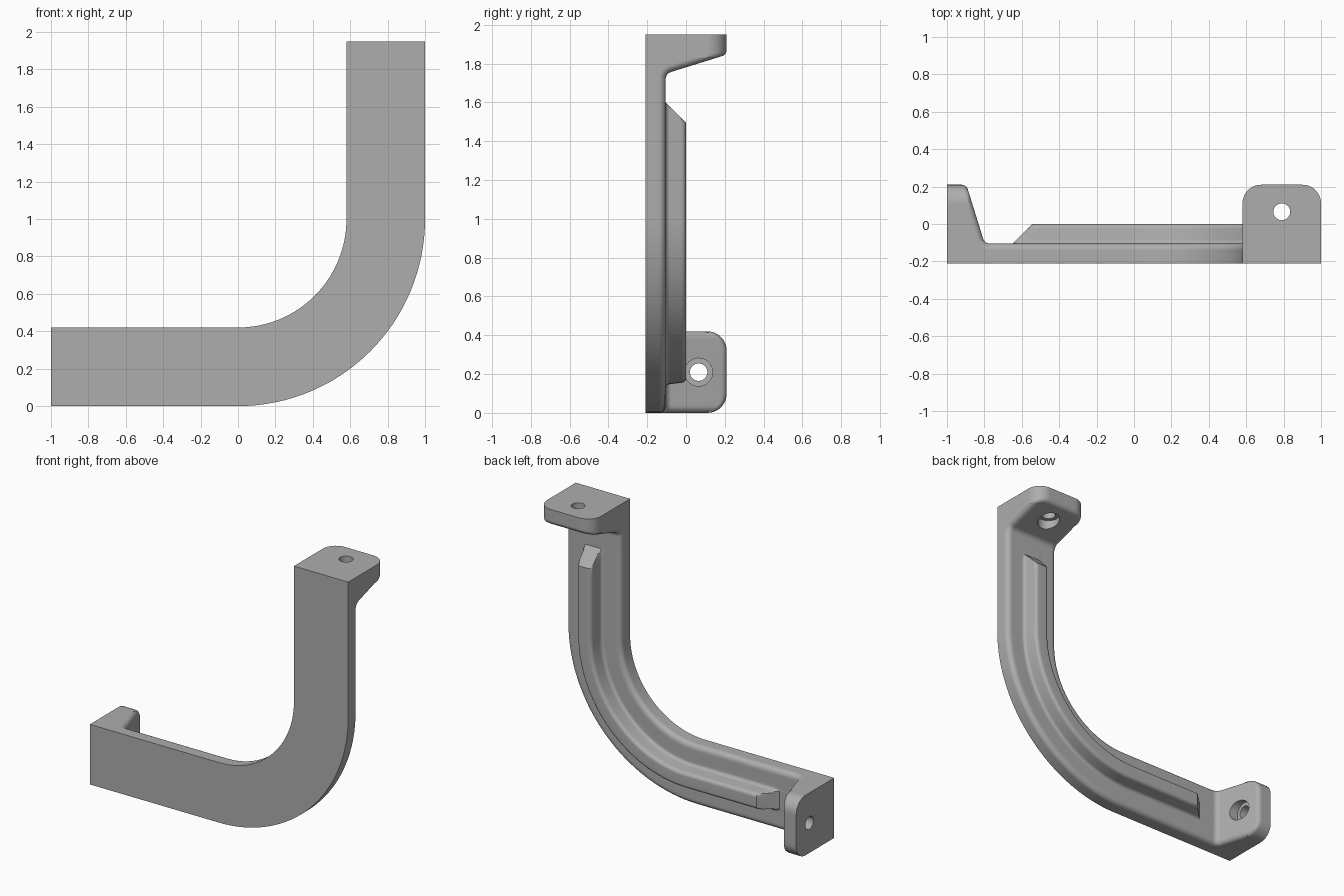
import bpy, bmesh, math
from mathutils import Vector, Matrix

old = bpy.data.objects.get("Cube")
if old:
    bpy.data.objects.remove(old, do_unlink=True)

HALF = 0.21            # half the band width, also half the depth
MID = 1 - HALF         # bend radius of the centre line
ARC = MID * math.pi / 2
LENGTH = 1 + ARC + 0.95
PLATE = -0.105         # back surface of the plate
RIB = 0.105            # rib height
EDGE = 0.035           # fillet on the back edges
CORNER = 0.1           # rounded flange corners
SLOPE = 0.31           # taper of the flange's inner face
TAPER = math.atan(SLOPE)


def on_path(s, u, y):
    """Place a point s along the bend, u towards its inside."""
    if s < 1:
        return Vector((s - 1, y, HALF + u))
    if s < 1 + ARC:
        t = (s - 1) / MID
        return Vector(((MID - u) * math.sin(t), y, 1 - (MID - u) * math.cos(t)))
    return Vector((MID - u, y, s - ARC))


def round_off(u, r):
    """Drop of a quarter round of radius r at the band's edge."""
    t = max(0, abs(u) - (HALF - r))
    return r - math.sqrt(max(0, r * r - t * t))


# Cross-section columns (u, rib height): rounded rib, flat, rounded border
columns = [(0, RIB)]
for i in range(6):
    t = math.radians(18 * i)
    columns.append((0.03 + 0.025 * math.sin(t), RIB - 0.025 * (1 - math.cos(t))))
for i in range(6):
    t = math.radians(18 * i)
    columns.append((0.085 - 0.023 * math.cos(t), 0.023 * (1 - math.sin(t))))
for i in range(11):
    t = math.radians(9 * i)
    columns.append((HALF - CORNER + CORNER * math.sin(t), 0))
columns = [(-u, h) for u, h in reversed(columns[1:])] + columns

# Stations of one end: s, y, normal angle, border fillet weight, corner slide
stations = [(0, HALF, math.pi / 2, 0, 0)]
for i in range(8):
    t = math.pi / 2 + (TAPER - math.pi / 2) * i / 7
    stations.append((0.078 + 0.035 * math.cos(t), 0.175 + 0.035 * math.sin(t),
                     t, i / 7, 1))
for i in range(8):
    t = TAPER + (math.pi / 2 - TAPER) * i / 7
    stations.append((0.231 - 0.04 * math.cos(t), -0.065 - 0.04 * math.sin(t), t, 1, None))
for s in (0.35, 0.375, 0.40, 0.43, 0.455, 0.5):
    stations.append((s, PLATE, math.pi / 2, 1, None))


def row(station):
    """Points (s, u, y) of one station across the band."""
    s, y, t, fillet, slide = station
    ramp = min(RIB, max(0, s - 0.35))
    points = []
    for u, h in columns:
        d = fillet * round_off(u, EDGE)
        ps, py = s - math.cos(t) * d, y - math.sin(t) * d + min(h, ramp)
        if slide is not None:
            e = round_off(u, CORNER)
            ps, py = ps + slide * SLOPE * e, py - e
        points.append((ps, u, py))
    return points


ends = [row(st) for st in stations]
bend = [row((1 + ARC * i / 32, PLATE, math.pi / 2, 1, None)) for i in range(33)]
rows = ends + bend + [[(LENGTH - s, u, y) for s, u, y in r] for r in reversed(ends)]

# Bracket body: back surface, side walls, flat front and two end faces
bm = bmesh.new()
loops = []
for r in rows:
    top = [bm.verts.new(on_path(*p)) for p in r]
    front = [bm.verts.new(on_path(r[k][0], r[k][1], -HALF)) for k in (-1, 0)]
    loops.append(top + front)
for a, b in zip(loops, loops[1:]):
    for i in range(len(a)):
        j = (i + 1) % len(a)
        bm.faces.new((a[i], a[j], b[j], b[i]))
bm.faces.new(loops[0])
bm.faces.new(loops[-1])
bmesh.ops.recalc_face_normals(bm, faces=bm.faces)
mesh = bpy.data.meshes.new("bracket")
bm.to_mesh(mesh)
bm.free()
bracket = bpy.data.objects.new("bracket", mesh)
bpy.context.collection.objects.link(bracket)

grey = bpy.data.materials.new("plain grey")
grey.use_nodes = True
colour = (0.42, 0.42, 0.42, 1)
grey.diffuse_color = colour
grey.node_tree.nodes["Principled BSDF"].inputs["Base Color"].default_value = colour
mesh.materials.append(grey)

bpy.context.view_layer.objects.active = bracket


def drill(s0, s1, radius, upper):
    """Cut a round hole through a flange, along the path."""
    if upper:
        s0, s1 = LENGTH - s0, LENGTH - s1
    a, b = on_path(s0, 0, 0.065), on_path(s1, 0, 0.065)
    turn = Matrix.Identity(4) if upper else Matrix.Rotation(math.pi / 2, 4, 'Y')
    cut = bmesh.new()
    bmesh.ops.create_cone(cut, cap_ends=True, segments=40, radius1=radius, radius2=radius,
                          depth=(b - a).length,
                          matrix=Matrix.Translation((a + b) / 2) @ turn)
    data = bpy.data.meshes.new("hole_cutter")
    cut.to_mesh(data)
    cut.free()
    data.materials.append(grey)
    cutter = bpy.data.objects.new("hole_cutter", data)
    cutter.hide_render = True
    bpy.context.collection.objects.link(cutter)
    mod = bracket.modifiers.new("hole", 'BOOLEAN')
    mod.operation = 'DIFFERENCE'
    mod.solver = 'EXACT'
    mod.object = cutter
    bpy.ops.object.modifier_apply(modifier=mod.name)
    bpy.data.objects.remove(cutter, do_unlink=True)


# Screw holes with counterbores on the inner side
for upper in (False, True):
    drill(-0.05, 0.25, 0.045, upper)
    drill(0.105, 0.25, 0.072, upper)

for ob in bpy.context.selected_objects:
    ob.select_set(False)
bracket.select_set(True)
bpy.ops.object.shade_smooth_by_angle(angle=math.radians(35))
weighted = bracket.modifiers.new("even shading", 'WEIGHTED_NORMAL')
weighted.keep_sharp = True
